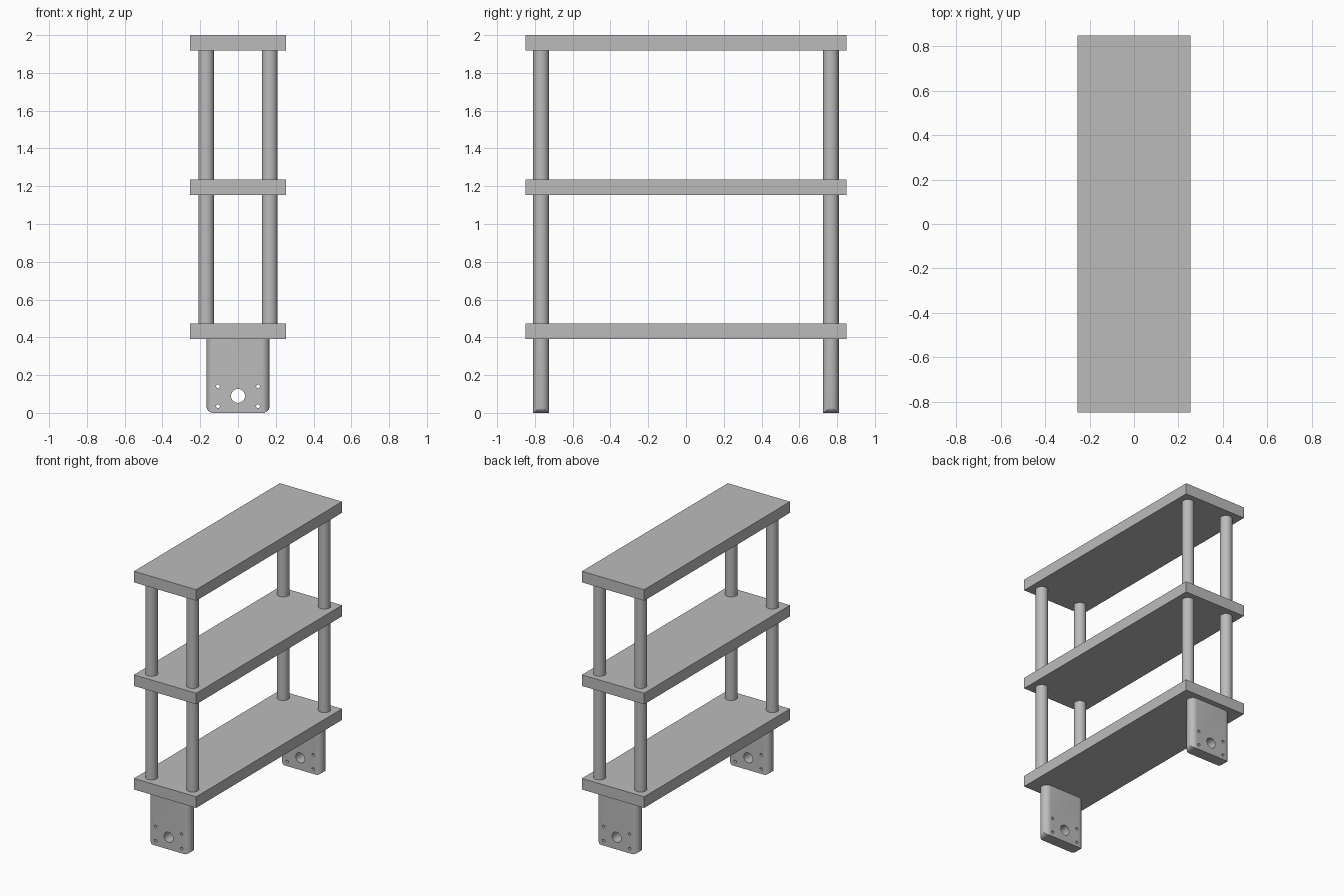
import bpy
import bmesh
from math import pi, sin, cos

if "Cube" in bpy.data.objects:
    bpy.data.objects.remove(bpy.data.objects["Cube"])

# Single material
grey = bpy.data.materials.new("plain grey")
grey.use_nodes = True
COLOR = (0.5, 0.5, 0.5, 1)
grey.diffuse_color = COLOR
grey.node_tree.nodes["Principled BSDF"].inputs["Base Color"].default_value = COLOR

HALF_W, HALF_L = 0.254, 0.85
THICK = 0.082
SHELF_Z = (0.39, 1.154, 1.918)   # undersides
POST_X, POST_Y, R = 0.168, 0.767, 0.042


def prism(name, outline, direction):
    """Extrude a closed 3D outline along a direction."""
    bm = bmesh.new()
    face = bm.faces.new([bm.verts.new(p) for p in outline])
    grown = bmesh.ops.extrude_face_region(bm, geom=[face])["geom"]
    bmesh.ops.translate(bm, vec=direction,
                        verts=[v for v in grown if isinstance(v, bmesh.types.BMVert)])
    bmesh.ops.recalc_face_normals(bm, faces=bm.faces)
    mesh = bpy.data.meshes.new(name)
    bm.to_mesh(mesh)
    bm.free()
    mesh.materials.append(grey)
    obj = bpy.data.objects.new(name, mesh)
    bpy.context.collection.objects.link(obj)
    return obj


def arc(cx, cy, r, start, end, steps):
    angles = [start + (end - start) * i / steps for i in range(steps + 1)]
    return [(cx + r * cos(a), cy + r * sin(a)) for a in angles]


def circle(cx, cy, r, steps=32):
    return arc(cx, cy, r, 0, 2 * pi, steps)[:-1]


def select(obj):
    bpy.ops.object.select_all(action='DESELECT')
    obj.select_set(True)
    bpy.context.view_layer.objects.active = obj


def smooth(obj):
    select(obj)
    bpy.ops.object.shade_smooth_by_angle(angle=pi / 6)


def cut(obj, cutter, operation):
    cutter.hide_render = True
    mod = obj.modifiers.new("cut", 'BOOLEAN')
    mod.operation = operation
    mod.solver = 'EXACT'
    mod.object = cutter
    select(obj)
    bpy.ops.object.modifier_apply(modifier=mod.name)
    bpy.data.objects.remove(cutter)


# Shelves
for name, z in zip(("bottom", "middle", "top"), SHELF_Z):
    corners = [(-HALF_W, -HALF_L), (HALF_W, -HALF_L), (HALF_W, HALF_L), (-HALF_W, HALF_L)]
    prism(name + "_shelf", [(x, y, z) for x, y in corners], (0, 0, THICK))

# Round posts between neighbouring shelves
for level, low, high in zip(("lower", "upper"), SHELF_Z, SHELF_Z[1:]):
    for end, sy in (("front", -1), ("back", 1)):
        for side, sx in (("right", -1), ("left", 1)):
            ring = circle(sx * POST_X, sy * POST_Y, R)
            base = low + THICK
            smooth(prism(f"{level}_{end}_{side}_post", [(x, y, base) for x, y in ring],
                         (0, 0, high - base)))

# Foot plates: rounded side edges, rounded bottom corners, drilled holes
FOOT_X, CORNER = 0.167, 0.035
for end, sy in (("front", -1), ("back", 1)):
    y0 = sy * POST_Y
    inner = FOOT_X - R
    stadium = arc(inner, y0, R, -pi / 2, pi / 2, 16) + arc(-inner, y0, R, pi / 2, 3 * pi / 2, 16)
    foot = prism(end + "_foot_plate", [(x, y, 0) for x, y in stadium], (0, 0, SHELF_Z[0]))

    c = FOOT_X - CORNER
    front = (arc(-c, CORNER, CORNER, pi, 3 * pi / 2, 8)
             + arc(c, CORNER, CORNER, -pi / 2, 0, 8)
             + [(FOOT_X, 0.5), (-FOOT_X, 0.5)])
    cut(foot, prism("corner_cutter", [(x, y0 - 0.1, z) for x, z in front], (0, 0.2, 0)),
        'INTERSECT')

    holes = [(0, 0.09, 0.037)] + [(x, z, 0.01) for x in (-0.106, 0.106) for z in (0.035, 0.14)]
    for hx, hz, hr in holes:
        ring = circle(hx, hz, hr, 24)
        cut(foot, prism("hole_cutter", [(x, y0 - 0.1, z) for x, z in ring], (0, 0.2, 0)),
            'DIFFERENCE')
    smooth(foot)
